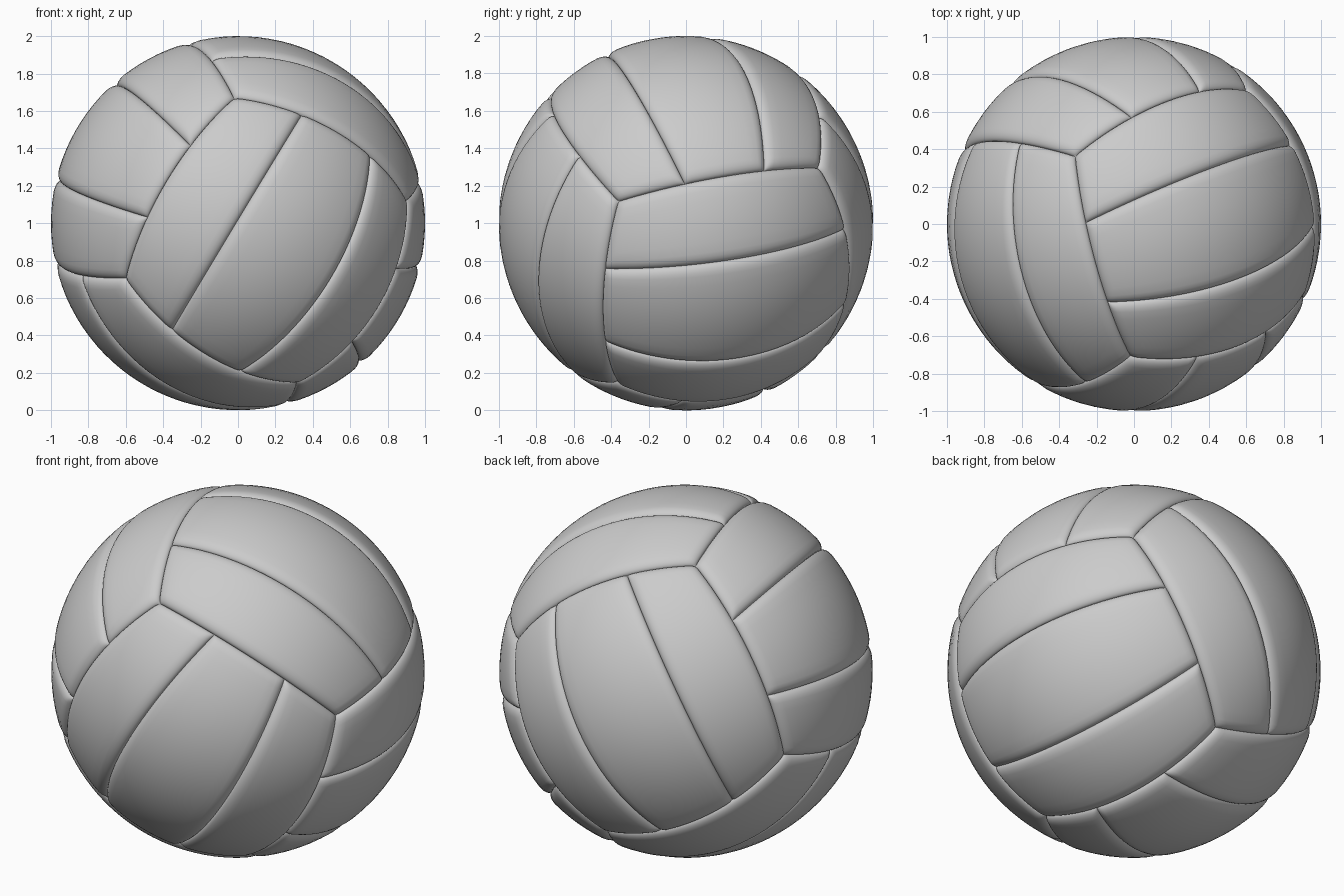
import bpy, bmesh, math
from mathutils import Vector

if "Cube" in bpy.data.objects:
    bpy.data.objects.remove(bpy.data.objects["Cube"])

# Tilted cube frame: each of its six faces carries three parallel panels
U = Vector((0.516, 0.0, 0.856)).normalized()
W = Vector((0.262, -0.951, -0.16))
W = (W - U * W.dot(U)).normalized()
V = U.cross(W)
CENTRE = Vector((0, 0, 1))
DEPTH, ROUND = 0.033, 0.065      # seam depth and width of the rounded rim


def samples(a, b):
    """Angles from a to b, packed closely near both ends for the rim."""
    rim = [ROUND * k for k in (0, 0.03, 0.1, 0.22, 0.4, 0.65, 1.0)]
    lo, hi = a + ROUND, b - ROUND
    n = max(4, round((hi - lo) / 0.06))
    mid = [lo + (hi - lo) * i / n for i in range(1, n)]
    return [a + r for r in rim] + mid + [b - r for r in reversed(rim)]


def rim_drop(d):
    t = 1 - min(max(d / ROUND, 0), 1)
    return 1 - math.sqrt(max(0, 1 - t * t))


def panel(name, face, along, across, a0, a1, b0, b1):
    """One pillow-edged spherical panel bounded by four great circles."""
    bm = bmesh.new()
    rows = []
    for b in samples(b0, b1):
        row = []
        for a in samples(a0, a1):
            p = (face + along * math.tan(a) + across * math.tan(b)).normalized()
            f, s, c = p.dot(face), p.dot(along), p.dot(across)
            da = min(s * math.cos(a0) - f * math.sin(a0),
                     f * math.sin(a1) - s * math.cos(a1))
            db = min(c * math.cos(b0) - f * math.sin(b0),
                     f * math.sin(b1) - c * math.cos(b1))
            drop = min(1, math.hypot(rim_drop(da), rim_drop(db)))
            row.append(bm.verts.new(CENTRE + p * (1 - DEPTH * drop)))
        rows.append(row)
    flip = along.cross(across).dot(face) < 0
    for r0, r1 in zip(rows, rows[1:]):
        for i in range(len(r0) - 1):
            q = [r0[i], r0[i + 1], r1[i + 1], r1[i]]
            f = bm.faces.new(q[::-1] if flip else q)
            f.smooth = True
    me = bpy.data.meshes.new(name)
    bm.to_mesh(me)
    bm.free()
    bpy.context.collection.objects.link(bpy.data.objects.new(name, me))


# Six faces, strip direction turning from one pair of faces to the next
Q, T = math.pi / 4, math.atan(1 / 3)
cuts = [-Q, -T, T, Q]
faces = [("front", W, U, V), ("back", -W, U, V),
         ("upper", U, V, W), ("lower", -U, V, W),
         ("right", V, W, U), ("left", -V, W, U)]
for label, face, along, across in faces:
    for i in range(3):
        panel(f"{label}_panel_{i + 1}", face, along, across,
              -Q, Q, cuts[i], cuts[i + 1])
